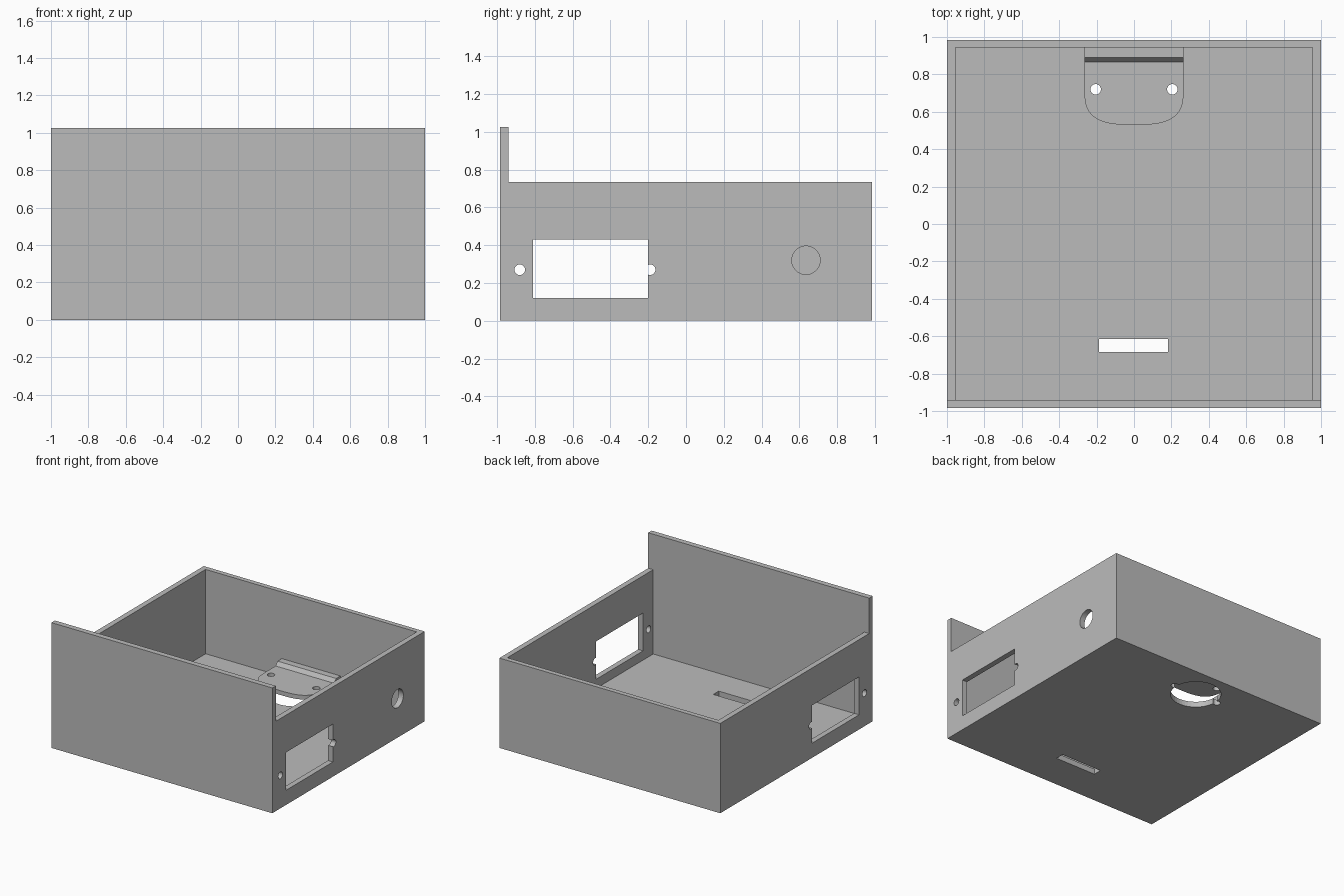
import bpy, bmesh, math
from mathutils import Matrix, Vector

cube = bpy.data.objects.get("Cube")
if cube:
    bpy.data.objects.remove(cube, do_unlink=True)

grey = bpy.data.materials.new("plain_grey")
grey.use_nodes = True
COLOUR = (0.5, 0.5, 0.5, 1)
grey.diffuse_color = COLOUR
grey.node_tree.nodes["Principled BSDF"].inputs["Base Color"].default_value = COLOUR


def finish(name, bm):
    bmesh.ops.recalc_face_normals(bm, faces=bm.faces)
    mesh = bpy.data.meshes.new(name)
    bm.to_mesh(mesh)
    bm.free()
    mesh.materials.append(grey)
    obj = bpy.data.objects.new(name, mesh)
    bpy.context.collection.objects.link(obj)
    return obj


def extrude(name, points, direction):
    """Solid prism from a closed planar outline."""
    bm = bmesh.new()
    face = bm.faces.new([bm.verts.new(p) for p in points])
    out = bmesh.ops.extrude_face_region(bm, geom=[face])
    verts = [v for v in out["geom"] if isinstance(v, bmesh.types.BMVert)]
    bmesh.ops.translate(bm, verts=verts, vec=Vector(direction))
    return finish(name, bm)


def box(name, low, high):
    (x0, y0, z0), (x1, y1, z1) = low, high
    base = [(x0, y0, z0), (x1, y0, z0), (x1, y1, z0), (x0, y1, z0)]
    return extrude(name, base, (0, 0, z1 - z0))


def cylinder(name, centre, radius, depth, axis="Z", sides=48):
    bm = bmesh.new()
    turn = Matrix.Rotation(math.pi / 2, 4, "Y") if axis == "X" else Matrix()
    bmesh.ops.create_cone(bm, cap_ends=True, segments=sides, radius1=radius,
                          radius2=radius, depth=depth,
                          matrix=Matrix.Translation(centre) @ turn)
    return finish(name, bm)


def cut(obj, cutters):
    """Subtract each cutter, bake the result and discard the cutters."""
    for c in cutters:
        c.hide_render = True
        mod = obj.modifiers.new("cut", "BOOLEAN")
        mod.operation = "DIFFERENCE"
        mod.solver = "EXACT"
        mod.object = c
    bpy.context.view_layer.update()
    graph = bpy.context.evaluated_depsgraph_get()
    mesh = bpy.data.meshes.new_from_object(obj.evaluated_get(graph))
    obj.modifiers.clear()
    obj.data = mesh
    for c in cutters:
        bpy.data.objects.remove(c, do_unlink=True)


# Main dimensions
FRONT, BACK = -0.985, 0.985
FRONT_IN, BACK_IN = -0.94, 0.945
RIM, PANEL_TOP, FLOOR = 0.735, 1.025, 0.045
SENSOR_Y, SCREW_X, SCREW_R = 0.72, 0.205, 0.028

# Open box with a taller front panel
side = [(FRONT, 0), (BACK, 0), (BACK, RIM), (FRONT_IN, RIM),
        (FRONT_IN, PANEL_TOP), (FRONT, PANEL_TOP)]
enclosure = extrude("enclosure", [(-1, y, z) for y, z in side], (2, 0, 0))
cutters = [
    box("cavity_cutter", (-0.955, FRONT_IN, FLOOR), (0.955, BACK_IN, 1.5)),
    # Rectangular windows with screw holes through both side walls
    box("window_cutter", (-1.2, -0.81, 0.12), (1.2, -0.2, 0.43)),
    cylinder("front_screw_cutter", (0, -0.88, 0.27), SCREW_R, 2.4, "X", 24),
    cylinder("rear_screw_cutter", (0, -0.19, 0.27), SCREW_R, 2.4, "X", 24),
    # Round cable hole in one side wall
    cylinder("cable_cutter", (1, 0.635, 0.32), 0.075, 0.3, "X"),
    # Floor slot and round floor opening
    box("slot_cutter", (-0.187, -0.685, -0.1), (0.183, -0.615, 0.1)),
    cylinder("opening_cutter", (0, SENSOR_Y, 0), 0.19, 0.2),
]
for s in (-1, 1):
    cutters.append(cylinder("ear_cutter", (s * SCREW_X, SENSOR_Y, 0), SCREW_R, 0.2, "Z", 24))
cut(enclosure, cutters)

# Rounded bracket plate held above the floor opening
HALF, LOW, TOP, STEP_Y = 0.265, 0.125, 0.16, 0.865
outline = [(HALF, STEP_Y, LOW)]
for i in range(33):
    a = math.pi * i / 32
    c, s = math.cos(a), math.sin(a)
    outline.append((math.copysign(abs(c) ** (2 / 3), c) * HALF,
                    SENSOR_Y - abs(s) ** (2 / 3) * 0.19, LOW))
outline.append((-HALF, STEP_Y, LOW))
plate = extrude("bracket_plate", outline, (0, 0, TOP - LOW))
cut(plate, [cylinder("plate_screw_cutter", (s * SCREW_X, SENSOR_Y, TOP), SCREW_R, 0.3, "Z", 24)
            for s in (-1, 1)])

# Raised step joining the plate to the back wall
step = [(STEP_Y, LOW), (STEP_Y, TOP), (0.89, 0.19), (BACK_IN, 0.19), (BACK_IN, LOW)]
extrude("bracket_step", [(-HALF, y, z) for y, z in step], (2 * HALF, 0, 0))
